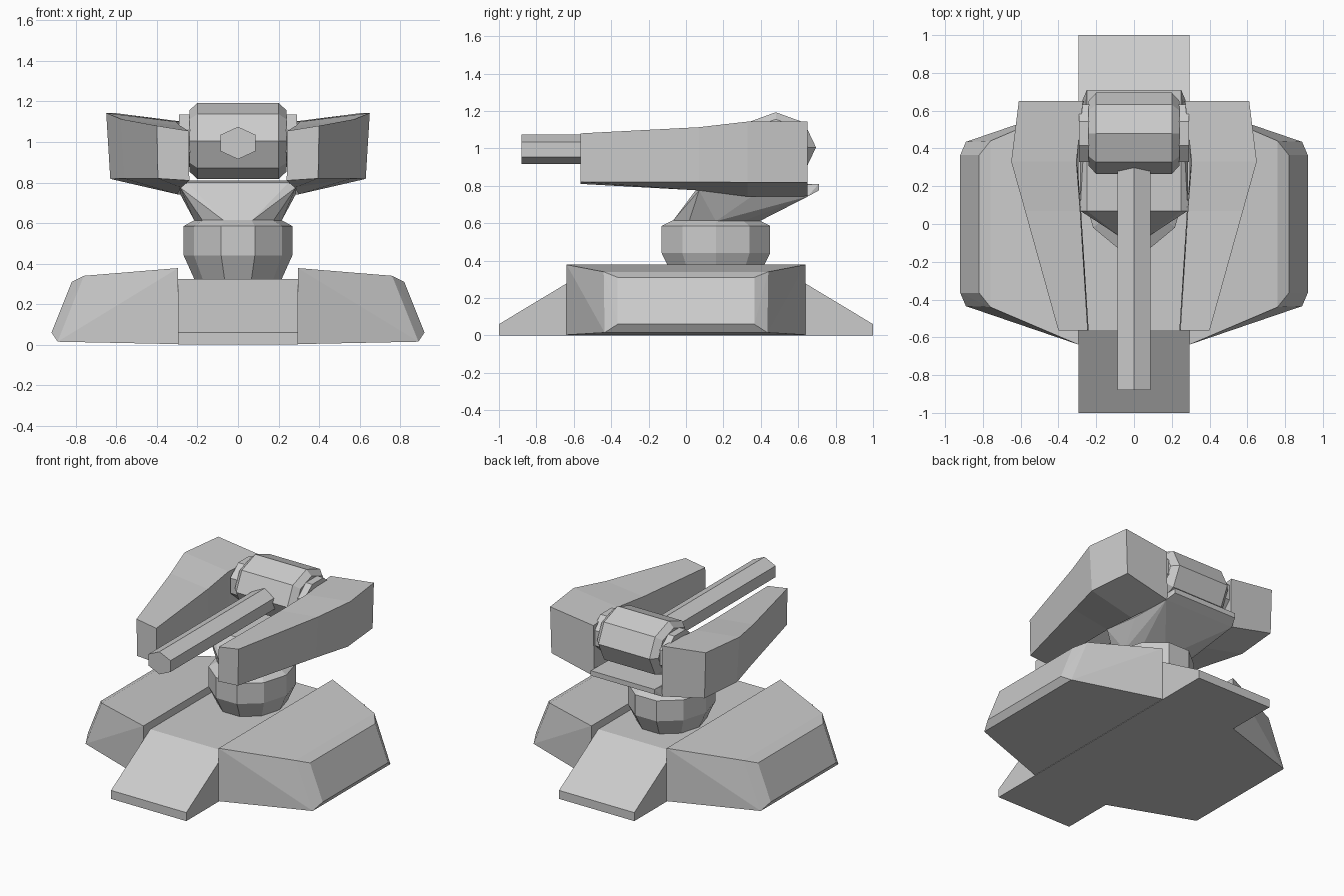
import bpy, bmesh, math

if "Cube" in bpy.data.objects:
    bpy.data.objects.remove(bpy.data.objects["Cube"])


def finish(name, bm):
    bmesh.ops.recalc_face_normals(bm, faces=bm.faces)
    mesh = bpy.data.meshes.new(name)
    bm.to_mesh(mesh)
    bm.free()
    ob = bpy.data.objects.new(name, mesh)
    bpy.context.collection.objects.link(ob)
    return ob


def hull(name, points):
    bm = bmesh.new()
    for p in points:
        bm.verts.new(p)
    bmesh.ops.convex_hull(bm, input=bm.verts)
    bmesh.ops.dissolve_limit(bm, angle_limit=math.radians(1), verts=bm.verts, edges=bm.edges)
    return finish(name, bm)


def loft(name, rings):
    bm = bmesh.new()
    vs = [[bm.verts.new(p) for p in r] for r in rings]
    n = len(vs[0])
    for a, b in zip(vs, vs[1:]):
        for i in range(n):
            bm.faces.new((a[i], a[(i + 1) % n], b[(i + 1) % n], b[i]))
    bm.faces.new(vs[0])
    bm.faces.new(vs[-1])
    return finish(name, bm)


def polygon(n, ru, rv, offset=0.0):
    return [(ru * math.cos(math.tau * i / n + offset), rv * math.sin(math.tau * i / n + offset))
            for i in range(n)]


# Central base ramp
ramp = [(-1, 0), (-1, .06), (-.56, .325), (.56, .325), (1, .06), (1, 0)]
loft("base_ramp", [[(x, y, z) for y, z in ramp] for x in (-.295, .295)])

# Side pods of the base: (x, half depth, z)
pod = [(.295, .638, .003), (.295, .638, .378), (.76, .44, .34),
       (.82, .365, .31), (.92, .365, .06), (.89, .435, .015)]
for side, s in (("left", -1), ("right", 1)):
    hull(f"base_pod_{side}", [(s * x, t * y, z) for x, y, z in pod for t in (-1, 1)])

# Swivel collar: (z, scale)
CY = .16
collar = [(.31, .78), (.44, 1), (.585, 1), (.615, .8)]
loft("swivel_collar", [[(x * k, CY + y * k, z) for x, y in polygon(10, .268, .305)]
                       for z, k in collar])

# Leaning neck and cradle floor
neck_foot = [(x, CY + y, .61) for x, y in polygon(10, .214, .244)]
cradle = [(.285, .07, .775), (.285, .35, .742), (.275, .65, .742),
          (.25, .71, .775), (.25, .71, .81), (.25, .07, .80)]
hull("neck", neck_foot + [(s * x, y, z) for x, y, z in cradle for s in (-1, 1)])

# Armoured arms: y, outer top (x, z), outer bottom, inner bottom, inner top
stations = [
    (-.565, (.40, 1.08), (.395, .82), (.24, .81), (.245, 1.055)),
    (.07, (.577, 1.113), (.56, .82), (.28, .775), (.285, 1.08)),
    (.33, (.65, 1.143), (.63, .818), (.30, .742), (.305, 1.10)),
    (.65, (.61, 1.143), (.60, .818), (.265, .742), (.27, 1.10)),
]
for side, s in (("left", -1), ("right", 1)):
    loft(f"arm_{side}", [[(s * x, st[0], z) for x, z in st[1:]] for st in stations])

# Pivot drum between the arms, with its axle
DY, DZ = .48, 1.005
drum = [(-.24, .66), (-.24, .8), (-.2, 1), (.2, 1), (.24, .8), (.24, .66)]
loft("pivot_drum", [[(x, DY + k * y, DZ + k * z) for y, z in polygon(8, .215, .188)]
                    for x, k in drum])
loft("pivot_axle", [[(x, DY + y, DZ + z) for y, z in polygon(8, .165, .14, math.pi / 8)]
                    for x in (-.29, .29)])

# Hexagonal barrel
loft("barrel", [[(x, y, .995 + z) for x, z in polygon(6, .1, .08, math.pi / 6)]
                for y in (-.88, .36)])
